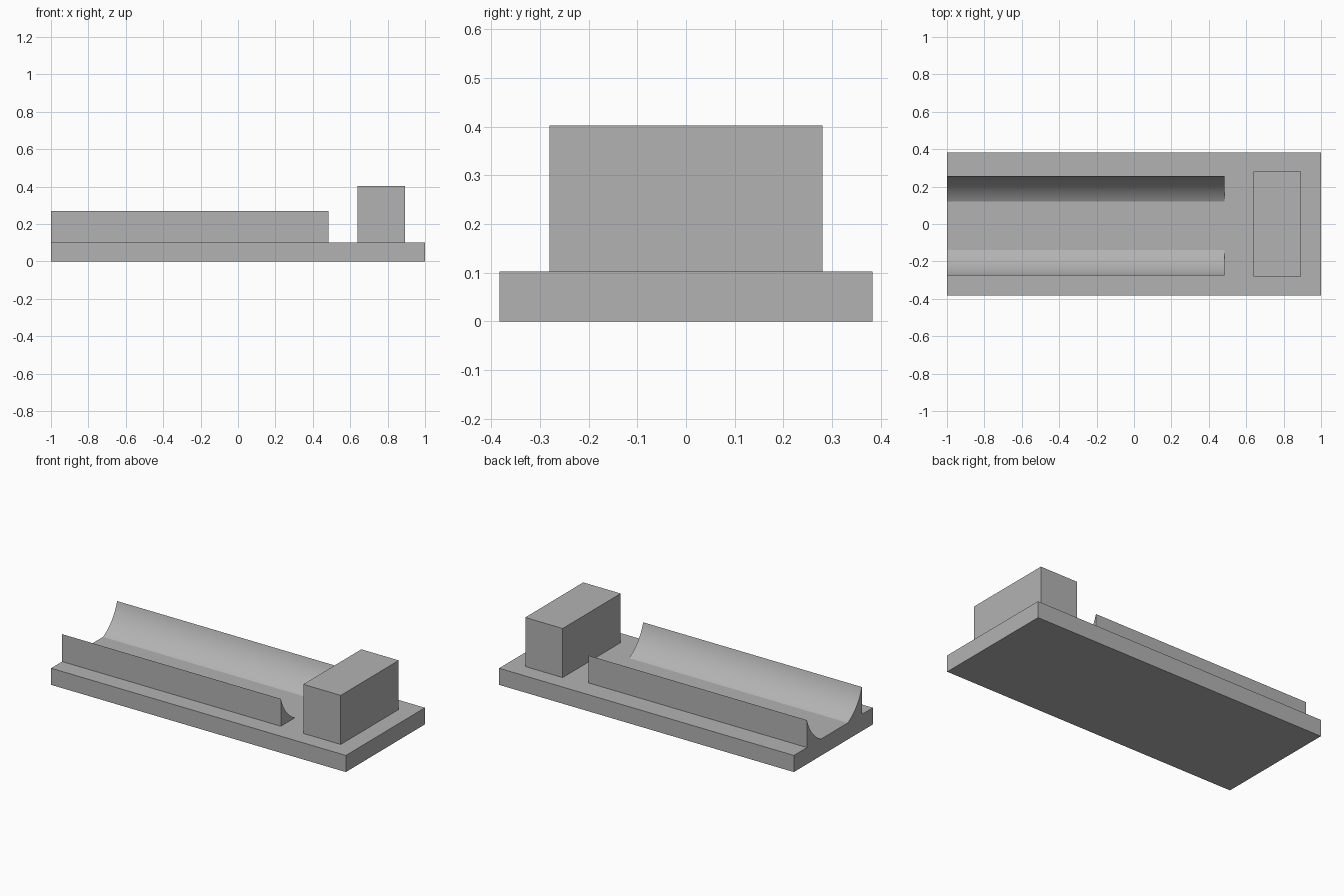
import bpy
import bmesh
import math

default = bpy.data.objects.get("Cube")
if default:
    bpy.data.objects.remove(default, do_unlink=True)

# Single plain grey
GREY = (0.45, 0.45, 0.45, 1.0)
grey = bpy.data.materials.new("plain_grey")
grey.use_nodes = True
grey.diffuse_color = GREY
grey.node_tree.nodes["Principled BSDF"].inputs["Base Color"].default_value = GREY


def add_prism(name, profile, x0, x1):
    """Extrude a (y, z) profile along x."""
    bm = bmesh.new()
    face = bm.faces.new([bm.verts.new((x0, y, z)) for y, z in profile])
    result = bmesh.ops.extrude_face_region(bm, geom=[face])
    moved = [v for v in result["geom"] if isinstance(v, bmesh.types.BMVert)]
    bmesh.ops.translate(bm, verts=moved, vec=(x1 - x0, 0, 0))
    bmesh.ops.recalc_face_normals(bm, faces=bm.faces)
    mesh = bpy.data.meshes.new(name)
    bm.to_mesh(mesh)
    bm.free()
    mesh.materials.append(grey)
    obj = bpy.data.objects.new(name, mesh)
    bpy.context.collection.objects.link(obj)
    return obj


def rectangle(half, z0, z1):
    return [(-half, z0), (half, z0), (half, z1), (-half, z1)]


BASE_TOP = 0.102

# Base plate and upright end block
add_prism("base_plate", rectangle(0.383, 0, BASE_TOP), -1, 1)
add_prism("end_block", rectangle(0.281, BASE_TOP, 0.403), 0.64, 0.894)

# Trough: two mirrored walls, hollowed by one round channel down to the plate
HALF, RIM, TOE, SHIFT = 0.266, 0.27, 0.13, -0.01
centre_z = (HALF**2 + RIM**2 - TOE**2 - BASE_TOP**2) / (2 * (RIM - BASE_TOP))
radius = math.hypot(TOE, centre_z - BASE_TOP)
start = math.asin(TOE / radius)
end = math.asin(HALF / radius)
STEPS = 20

for side, name in ((-1, "trough_front_wall"), (1, "trough_back_wall")):
    profile = [(SHIFT + side * HALF, BASE_TOP)]
    for i in range(STEPS + 1):
        a = start + (end - start) * i / STEPS
        profile.append((SHIFT + side * radius * math.sin(a),
                        centre_z - radius * math.cos(a)))
    wall = add_prism(name, profile, -1, 0.484)
    bpy.ops.object.select_all(action="DESELECT")
    wall.select_set(True)
    bpy.context.view_layer.objects.active = wall
    bpy.ops.object.shade_smooth_by_angle(angle=math.radians(20))
